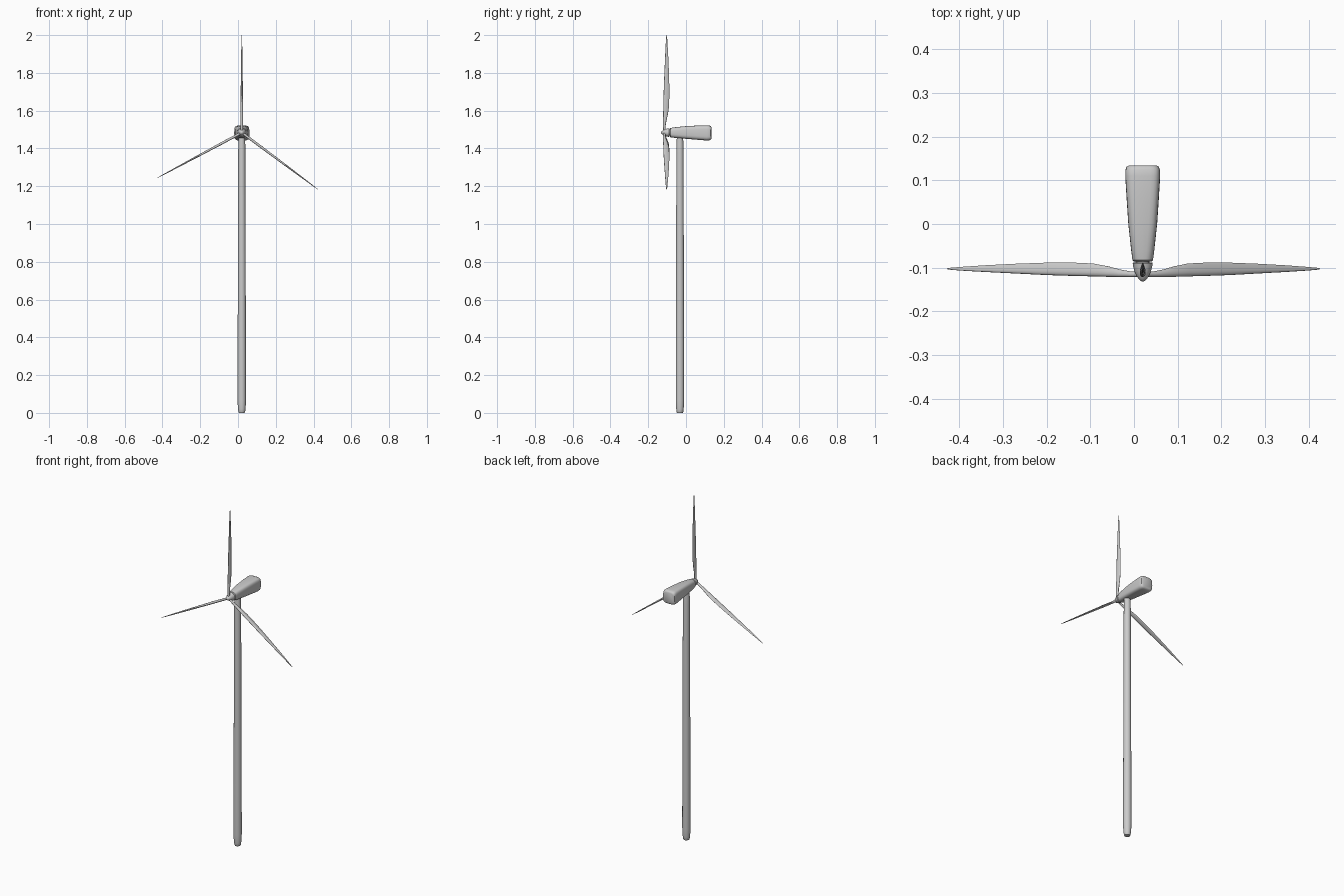
import bpy, bmesh
from math import cos, sin, pi, radians, copysign
from mathutils import Vector, Matrix

if "Cube" in bpy.data.objects:
    bpy.data.objects.remove(bpy.data.objects["Cube"])

AXIS_X = 0.02            # tower and rotor centre line
HUB = Vector((AXIS_X, -0.105, 1.484))


def ring(a, b, n=24, power=2.0):
    """Superellipse outline; power 2 is an ellipse, higher is boxier."""
    pts = []
    for i in range(n):
        c, s = cos(2 * pi * i / n), sin(2 * pi * i / n)
        pts.append((a * copysign(abs(c) ** (2 / power), c),
                    b * copysign(abs(s) ** (2 / power), s)))
    return pts


def loft(name, rings, matrix=None, angle=40):
    """Skin a list of equal-sized rings of 3D points and cap both ends."""
    bm = bmesh.new()
    loops = [[bm.verts.new(p) for p in r] for r in rings]
    n = len(loops[0])
    for lo, hi in zip(loops, loops[1:]):
        for i in range(n):
            j = (i + 1) % n
            bm.faces.new((lo[i], lo[j], hi[j], hi[i]))
    bm.faces.new(loops[0][::-1])
    bm.faces.new(loops[-1])
    if matrix:
        bm.transform(matrix)
    bmesh.ops.recalc_face_normals(bm, faces=bm.faces)
    mesh = bpy.data.meshes.new(name)
    bm.to_mesh(mesh)
    bm.free()
    ob = bpy.data.objects.new(name, mesh)
    bpy.context.collection.objects.link(ob)
    bpy.ops.object.select_all(action='DESELECT')
    ob.select_set(True)
    bpy.context.view_layer.objects.active = ob
    bpy.ops.object.shade_smooth_by_angle(angle=radians(angle))
    return ob


# Tower: tapered tube with a rounded foot and a narrower neck
tower = [(0.0, 0.015), (0.004, 0.0175), (0.02, 0.0195), (0.045, 0.0215),
         (0.07, 0.0222), (0.36, 0.0218), (0.8, 0.0205), (1.38, 0.0188),
         (1.42, 0.0185), (1.45, 0.017), (1.47, 0.0165)]
loft("tower", [[(AXIS_X + x, -0.032 + y, z) for x, y in ring(r, r)]
               for z, r in tower])

# Nacelle: rounded box widening to the rear (y, half width, z bottom, z top, boxiness)
nacelle = [(-0.086, 0.020, 1.464, 1.504, 2.3), (-0.083, 0.0235, 1.459, 1.508, 2.5),
           (-0.06, 0.0265, 1.456, 1.512, 3.0), (0.0, 0.033, 1.451, 1.518, 3.6),
           (0.06, 0.037, 1.446, 1.521, 4.0), (0.11, 0.040, 1.442, 1.522, 4.2),
           (0.124, 0.0395, 1.443, 1.521, 4.2), (0.131, 0.037, 1.446, 1.518, 4.0),
           (0.1345, 0.031, 1.452, 1.512, 3.6)]
loft("nacelle", [[(AXIS_X + x, y, (lo + hi) / 2 + z)
                  for x, z in ring(w, (hi - lo) / 2, 32, p)]
                 for y, w, lo, hi, p in nacelle])

# Rotor shaft and pointed spinner
loft("shaft", [[(AXIS_X + x, y, HUB.z + z) for x, z in ring(0.016, 0.016)]
               for y in (-0.095, -0.075)])
spinner = [(-0.088, 0.0215), (-0.0905, 0.023), (-0.098, 0.0215), (-0.108, 0.019),
           (-0.118, 0.0145), (-0.126, 0.0095), (-0.1305, 0.005), (-0.132, 0.001)]
loft("spinner", [[(AXIS_X + x, y, HUB.z + z) for x, z in ring(r, r)]
                 for y, r in spinner])

# Blades: edge-on to the front (radius, front y, rear y, thickness)
blade = [(0.0, -0.121, -0.109, 0.013), (0.03, -0.1215, -0.109, 0.013),
         (0.06, -0.1215, -0.104, 0.013), (0.09, -0.121, -0.097, 0.013),
         (0.13, -0.120, -0.0905, 0.0125), (0.18, -0.119, -0.0885, 0.011),
         (0.25, -0.117, -0.0885, 0.010), (0.33, -0.1135, -0.091, 0.008),
         (0.41, -0.110, -0.0945, 0.006), (0.47, -0.107, -0.098, 0.004),
         (0.50, -0.105, -0.1, 0.002), (0.51, -0.1035, -0.1015, 0.001)]
for k, (deg, length) in enumerate(((90, 0.516), (208.2, 0.508), (323.3, 0.506))):
    rings = []
    for r, front, rear, t in blade:
        mid, half = (front + rear) / 2, (rear - front) / 2
        sharp = min(1, max(0, (r - 0.03) / 0.1)) * 0.45   # thin the trailing edge
        rings.append([(x * (1 - sharp * y / half), mid + y, r * length / 0.51)
                      for x, y in ring(t / 2, half, 16)])
    place = (Matrix.Translation((AXIS_X, 0, HUB.z))
             @ Matrix.Rotation(radians(90 - deg), 4, 'Y'))
    loft(f"blade_{k + 1}", rings, place, 50)
